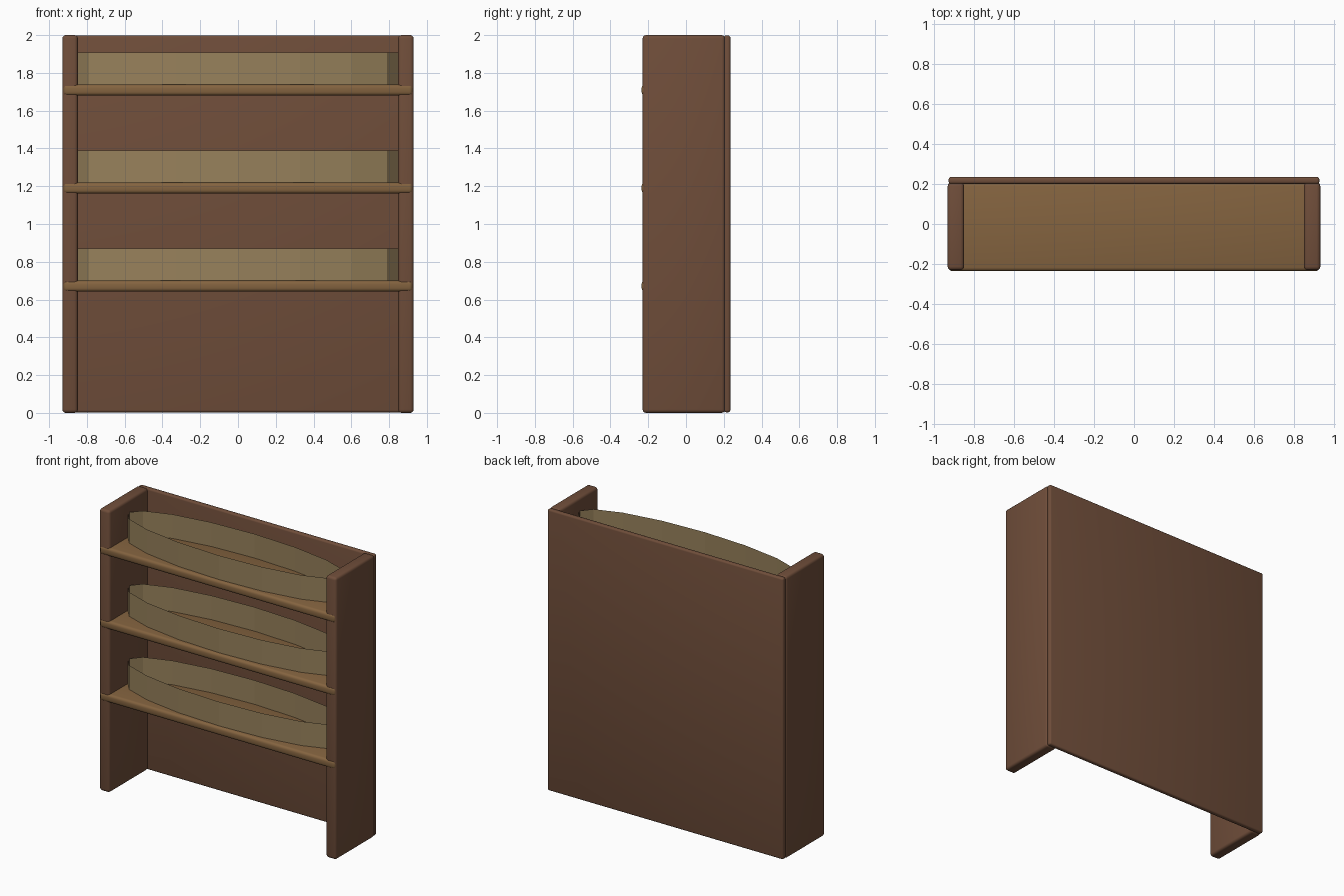
import bpy

if "Cube" in bpy.data.objects:
    bpy.data.objects.remove(bpy.data.objects["Cube"])

def material(name, rgb):
    m = bpy.data.materials.new(name)
    m.diffuse_color = (*rgb, 1)
    m.use_nodes = True
    m.node_tree.nodes["Principled BSDF"].inputs["Base Color"].default_value = m.diffuse_color
    return m

dark_wood = material("dark_wood", (0.16, 0.075, 0.042))
shelf_wood = material("shelf_wood", (0.23, 0.125, 0.05))
rim_wood = material("rim_wood", (0.31, 0.22, 0.105))

def board(name, lo, hi, bevel, mat):
    """Box between two corners with rounded edges."""
    bpy.ops.mesh.primitive_cube_add(size=1, location=[(a + b) / 2 for a, b in zip(lo, hi)])
    ob = bpy.context.object
    ob.name = name
    ob.scale = [b - a for a, b in zip(lo, hi)]
    bpy.ops.object.transform_apply(location=False, rotation=False, scale=True)
    mod = ob.modifiers.new("round", 'BEVEL')
    mod.width = bevel
    mod.segments = 3
    bpy.ops.object.modifier_apply(modifier=mod.name)
    bpy.ops.object.shade_smooth_by_angle()
    ob.data.materials.append(mat)
    return ob

# Side panels and back panel
board("left_side", (-0.93, -0.23, 0), (-0.848, 0.207, 2), 0.018, dark_wood)
board("right_side", (0.848, -0.23, 0), (0.93, 0.207, 2), 0.018, dark_wood)
board("back_panel", (-0.925, 0.2, 0.003), (0.925, 0.235, 1.998), 0.012, dark_wood)

for i in range(3):
    z = 0.671 + 0.519 * i
    # Shelf with a rounded lip in front of the sides
    board(f"shelf_{i + 1}", (-0.925, -0.235, z - 0.029), (0.925, 0.207, z + 0.029), 0.018, shelf_wood)
    # Thin open oval rim standing on the shelf
    bpy.ops.mesh.primitive_cylinder_add(vertices=16, radius=1, depth=0.2, end_fill_type='NOTHING',
                                        location=(0, -0.015, z + 0.1))
    rim = bpy.context.object
    rim.name = f"oval_rim_{i + 1}"
    # a vertex lies at each long end of the oval
    rim.scale = (0.855, 0.2, 1)
    bpy.ops.object.transform_apply(location=False, rotation=False, scale=True)
    rim.data.materials.append(rim_wood)
